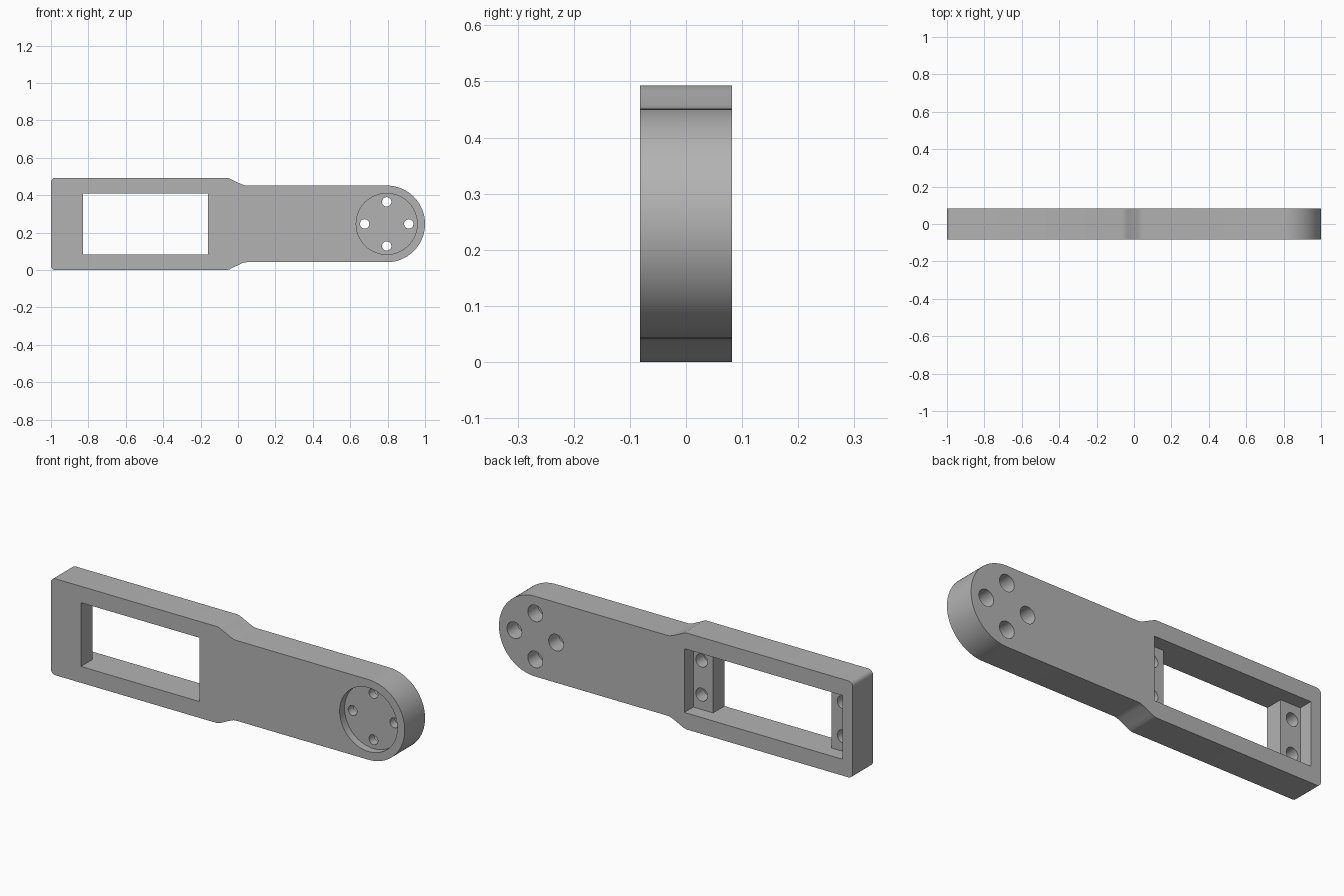
import bpy
import bmesh
from math import radians, sin, cos, pi
from mathutils import Vector

if "Cube" in bpy.data.objects:
    bpy.data.objects.remove(bpy.data.objects["Cube"], do_unlink=True)

MID = 0.2465          # height of the long axis
HALF_DEPTH = 0.082    # half thickness of the arm
HUB_X = 0.795         # centre of the rounded end
WINDOW_X = -0.495     # centre of the servo window

grey = bpy.data.materials.new("plain grey")
grey.use_nodes = True
grey.diffuse_color = (0.45, 0.45, 0.45, 1)
grey.node_tree.nodes["Principled BSDF"].inputs["Base Color"].default_value = (0.45, 0.45, 0.45, 1)


def prism(name, points, offset):
    """Extrude a closed outline of 3D points along an offset."""
    bm = bmesh.new()
    face = bm.faces.new([bm.verts.new(p) for p in points])
    result = bmesh.ops.extrude_face_region(bm, geom=[face])
    moved = [v for v in result["geom"] if isinstance(v, bmesh.types.BMVert)]
    bmesh.ops.translate(bm, verts=moved, vec=Vector(offset))
    bmesh.ops.recalc_face_normals(bm, faces=bm.faces)
    mesh = bpy.data.meshes.new(name)
    bm.to_mesh(mesh)
    bm.free()
    mesh.materials.append(grey)
    obj = bpy.data.objects.new(name, mesh)
    bpy.context.collection.objects.link(obj)
    return obj


def arc(cx, cz, r, start, end, steps):
    angles = [radians(start + (end - start) * i / steps) for i in range(steps + 1)]
    return [(cx + r * cos(a), cz + r * sin(a)) for a in angles]


def round_cutter(name, x, z, r, y0, y1, sides=40):
    ring = [(x + r * cos(2 * pi * i / sides), y0, z + r * sin(2 * pi * i / sides))
            for i in range(sides)]
    return prism(name, ring, (0, y1 - y0, 0))


# Arm outline: upper half from the tip to the square end, then mirrored
upper = arc(HUB_X, 0, 0.205, 0, 90, 24)
upper += [(0.045, 0.205), (0.032, 0.207), (0.018, 0.212),
          (-0.03, 0.235), (-0.045, 0.243), (-0.06, MID)]
upper += arc(-0.975, MID - 0.025, 0.025, 90, 180, 8)
outline = upper + [(x, -z) for x, z in reversed(upper[1:])]
arm = prism("servo_arm", [(x, -HALF_DEPTH, MID + z) for x, z in outline],
            (0, 2 * HALF_DEPTH, 0))

# Stepped window: narrow at the front, wider pocket with ledges at the back
LEDGE_Y = 0.01
step = [(0.335, -0.2), (0.335, LEDGE_Y), (0.447, LEDGE_Y), (0.447, 0.2)]
step += [(-x, y) for x, y in reversed(step)]
cutters = [prism("window_cutter", [(WINDOW_X + x, y, MID - 0.163) for x, y in step],
                 (0, 0, 0.326))]

# Blind screw holes in the ledges
for sx in (-1, 1):
    for sz in (-1, 1):
        cutters.append(round_cutter("ledge_hole_cutter", WINDOW_X + sx * 0.4,
                                    MID + sz * 0.087, 0.033, -0.055, LEDGE_Y + 0.03))

# Horn recess at the front, with four counterbored through holes
RECESS_Y = -0.042
cutters.append(round_cutter("recess_cutter", HUB_X, MID, 0.163, -0.2, RECESS_Y, 72))
for i in range(4):
    x = HUB_X + 0.118 * cos(i * pi / 2)
    z = MID + 0.118 * sin(i * pi / 2)
    cutters.append(round_cutter("horn_hole_cutter", x, z, 0.025, -0.06, 0.2))
    cutters.append(round_cutter("counterbore_cutter", x, z, 0.042, 0.0, 0.2))

# Cut everything out of the arm
bpy.context.view_layer.objects.active = arm
for cutter in cutters:
    mod = arm.modifiers.new("cut", "BOOLEAN")
    mod.operation = "DIFFERENCE"
    mod.solver = "EXACT"
    mod.object = cutter
    bpy.ops.object.modifier_apply(modifier=mod.name)
    bpy.data.objects.remove(cutter, do_unlink=True)

# Smooth the rounded walls, keep the edges crisp
bpy.ops.object.select_all(action="DESELECT")
arm.select_set(True)
bpy.ops.object.shade_smooth_by_angle(angle=radians(30))
